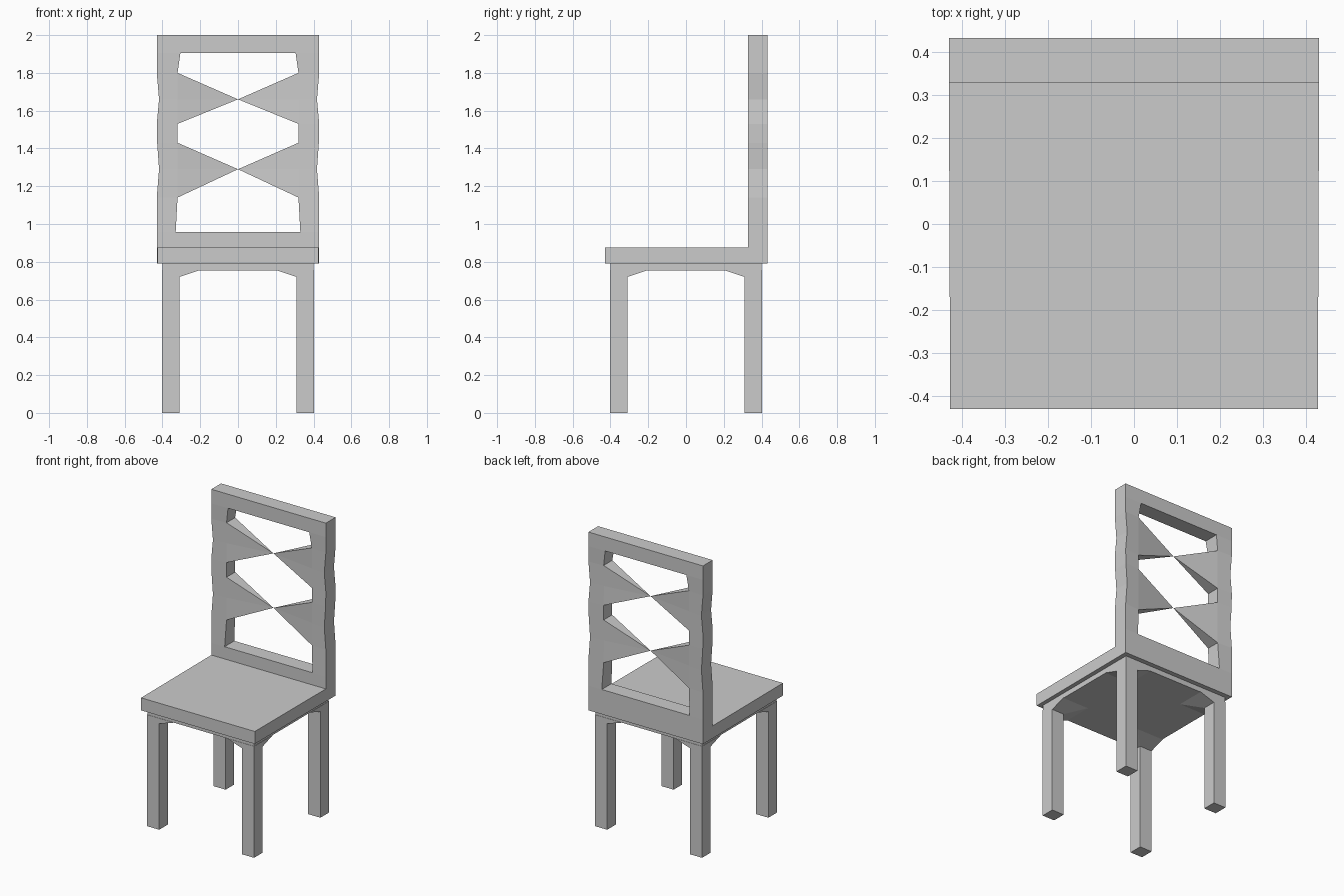
import bpy
import bmesh
from mathutils import Vector

cube = bpy.data.objects.get("Cube")
if cube:
    bpy.data.objects.remove(cube, do_unlink=True)

grey = bpy.data.materials.new("plain grey")
grey.use_nodes = True
colour = (0.6, 0.6, 0.6, 1)
grey.diffuse_color = colour
grey.node_tree.nodes["Principled BSDF"].inputs["Base Color"].default_value = colour


def finish(name, bm):
    bmesh.ops.recalc_face_normals(bm, faces=bm.faces)
    mesh = bpy.data.meshes.new(name)
    bm.to_mesh(mesh)
    bm.free()
    mesh.materials.append(grey)
    obj = bpy.data.objects.new(name, mesh)
    bpy.context.collection.objects.link(obj)
    return obj


def box(name, low, high):
    bm = bmesh.new()
    bmesh.ops.create_cube(bm, size=1)
    low, high = Vector(low), Vector(high)
    for v in bm.verts:
        v.co = (low + high) / 2 + v.co * (high - low)
    return finish(name, bm)


# Seat board, with the solid apron panel under it
seat = box("seat", (-0.43, -0.43, 0.79), (0.43, 0.328, 0.875))
for v in seat.data.vertices:
    if v.co.y < 0:
        v.co.x *= 0.993
box("apron", (-0.40, -0.40, 0.755), (0.40, 0.40, 0.79))


# Leg: a square section whose inner sides flare out into the apron
def leg(name, sx, sy):
    bm = bmesh.new()
    rings = []
    for z, inner in ((0, 0.31), (0.72, 0.31), (0.756, 0.20)):
        rings.append([bm.verts.new((sx * x, sy * y, z)) for x, y in
                      ((inner, inner), (0.402, inner), (0.402, 0.402), (inner, 0.402))])
    for a, b in zip(rings, rings[1:]):
        for i in range(4):
            j = (i + 1) % 4
            bm.faces.new((a[i], a[j], b[j], b[i]))
    bm.faces.new(rings[0])
    bm.faces.new(rings[-1])
    finish(name, bm)


for sx, side in ((-1, "right"), (1, "left")):
    for sy, end in ((-1, "front"), (1, "back")):
        leg(f"{end}_{side}_leg", sx, sy)


# Backrest: half of a pierced panel, mirrored. Each row holds
# height, outer edge x, inner edge x and half depth at the inner edge.
DEPTH, MIDDLE = 0.052, 0.38
rows = [
    (0.79, 0.43, 0.33, DEPTH), (0.958, 0.43, 0.33, DEPTH),
    (1.14, 0.43, 0.32, 0.046), (1.29, 0.418, 0.32, 0.044),
    (1.43, 0.428, 0.32, 0.046), (1.53, 0.43, 0.32, 0.046),
    (1.66, 0.418, 0.32, 0.044), (1.80, 0.43, 0.32, 0.046),
    (1.905, 0.43, 0.305, DEPTH), (2.0, 0.43, 0.305, DEPTH),
]
bm = bmesh.new()
layers = []
for s in (-1, 1):
    outer = [bm.verts.new((x, MIDDLE + s * DEPTH, z)) for z, x, _, _ in rows]
    inner = [bm.verts.new((x, MIDDLE + s * d, z)) for z, _, x, d in rows]
    centre = {i: bm.verts.new((0, MIDDLE + s * DEPTH, rows[i][0])) for i in (0, 1, 8, 9)}
    layers.append((outer, inner, centre))
    # Stile
    for i in range(len(rows) - 1):
        bm.faces.new((outer[i], outer[i + 1], inner[i + 1], inner[i]))
    # Bottom and top rails
    for i in (0, 8):
        bm.faces.new((inner[i], inner[i + 1], centre[i + 1], centre[i]))

(fo, fi, fc), (bo, bi, bc) = layers
for i in range(len(rows) - 1):
    bm.faces.new((fo[i], bo[i], bo[i + 1], fo[i + 1]))
# Rail tops and undersides
for i in (0, 1, 8, 9):
    bm.faces.new((fi[i], bi[i], bc[i], fc[i]))
for i in (0, 9):
    bm.faces.new((fo[i], bo[i], bi[i], fi[i]))
# Inner walls of the openings
for i in (1, 4, 7):
    bm.faces.new((fi[i], bi[i], bi[i + 1], fi[i + 1]))
# Slats that taper to a point on the centre line
for m in (3, 6):
    tip = bm.verts.new((0, MIDDLE, rows[m][0]))
    loop = [fi[m - 1], fi[m], fi[m + 1], bi[m + 1], bi[m], bi[m - 1]]
    for a, b in zip(loop, loop[1:] + loop[:1]):
        bm.faces.new((a, b, tip))
back = finish("backrest", bm)
mirror = back.modifiers.new("Mirror", "MIRROR")
mirror.use_axis[0] = True
mirror.use_clip = True
